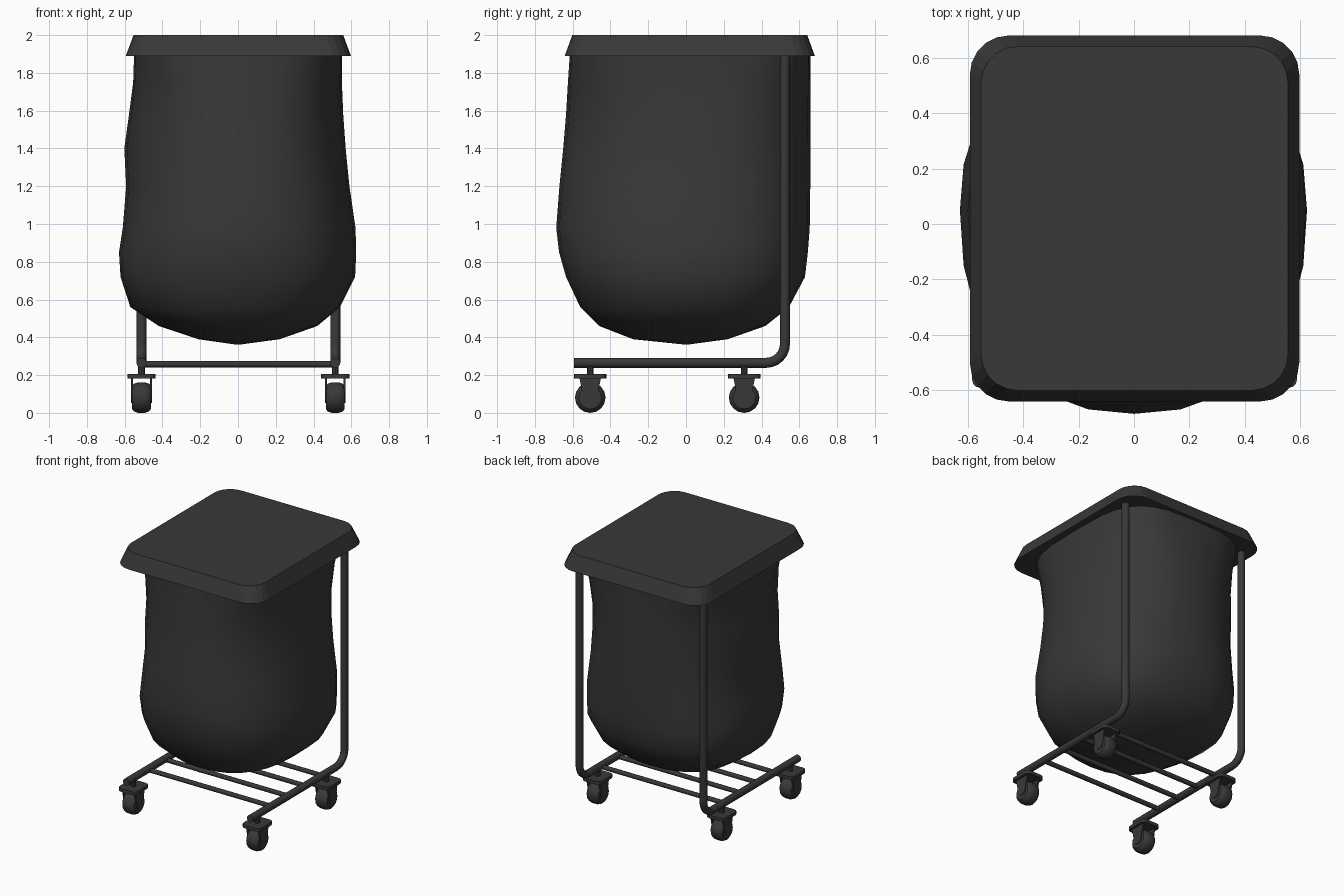
import bpy, bmesh, math
from mathutils import Vector

if "Cube" in bpy.data.objects:
    bpy.data.objects.remove(bpy.data.objects["Cube"])

mat = bpy.data.materials.new("black")
mat.diffuse_color = (0.04, 0.04, 0.04, 1)
mat.use_nodes = True
mat.node_tree.nodes["Principled BSDF"].inputs["Base Color"].default_value = mat.diffuse_color


def add(name, bm, smooth=None):
    bmesh.ops.recalc_face_normals(bm, faces=bm.faces)
    me = bpy.data.meshes.new(name)
    bm.to_mesh(me)
    bm.free()
    ob = bpy.data.objects.new(name, me)
    bpy.context.collection.objects.link(ob)
    me.materials.append(mat)
    if smooth:
        bpy.ops.object.select_all(action='DESELECT')
        ob.select_set(True)
        bpy.context.view_layer.objects.active = ob
        bpy.ops.object.shade_smooth_by_angle(angle=math.radians(smooth))
    return ob


def loft(bm, rings, cap_start=False, cap_end=False):
    loops = [[bm.verts.new(p) for p in r] for r in rings]
    n = len(loops[0])
    for a, b in zip(loops, loops[1:]):
        for i in range(n):
            j = (i + 1) % n
            bm.faces.new((a[i], a[j], b[j], b[i]))
    if cap_start:
        bm.faces.new(loops[0])
    if cap_end:
        bm.faces.new(loops[-1])


def tube(bm, path, r, n=12):
    # tube along a path lying in the plane across x, or a straight x bar
    path = [Vector(p) for p in path]
    rings = []
    for i, p in enumerate(path):
        t = (path[min(i + 1, len(path) - 1)] - path[max(i - 1, 0)]).normalized()
        u = Vector((1, 0, 0)) if abs(t.x) < 0.5 else Vector((0, 1, 0))
        v = t.cross(u)
        rings.append([p + r * (math.cos(a) * u + math.sin(a) * v)
                      for a in (math.tau * k / n for k in range(n))])
    loft(bm, rings, True, True)


def rounded_rect(hx, hy, r, z, cx=0.0, cy=0.02, seg=5):
    pts = []
    for q, (sx, sy) in enumerate(((1, 1), (-1, 1), (-1, -1), (1, -1))):
        for k in range(seg + 1):
            a = (q + k / seg) * math.pi / 2
            pts.append((cx + sx * (hx - r) + r * math.cos(a),
                        cy + sy * (hy - r) + r * math.sin(a), z))
    return pts


# Lid: flared slab with a flat underside
bm = bmesh.new()
loft(bm, [rounded_rect(0.596, 0.662, 0.14, 1.89, 0.002),
          rounded_rect(0.555, 0.622, 0.13, 2.0, 0.002)], True, True)
add("lid", bm)

# Bag: lofted sack; each ring is z, left, right, front, back, squareness
BAG = [(1.90, .55, .55, .615, .658, 3.5), (1.75, .555, .55, .625, .658, 2.8),
       (1.58, .577, .557, .635, .658, 2.4), (1.4, .602, .57, .65, .658, 2.25),
       (1.2, .592, .59, .67, .658, 2.25), (0.98, .61, .622, .687, .655, 2.3),
       (0.85, .63, .626, .672, .645, 2.35), (0.72, .622, .62, .635, .63, 2.4),
       (0.56, .57, .54, .56, .545, 2.45), (0.46, .42, .42, .46, .42, 2.4),
       (0.39, .21, .22, .28, .22, 2.2), (0.363, .02, .02, .02, .02, 2)]
rings = []
n = 28
for z, l, r, f, b, e in BAG:
    ring = []
    cy = 0.05 if z > .4 else 0
    for k in range(n):
        c, s = math.cos(math.tau * k / n), math.sin(math.tau * k / n)
        x = (r if c > 0 else l) * math.copysign(abs(c) ** (2 / e), c)
        y = (b - cy if s > 0 else f + cy) * math.copysign(abs(s) ** (2 / e), s)
        ring.append((x, y + cy, z))
    rings.append(ring)
bm = bmesh.new()
loft(bm, rings, False, True)
add("bag", bm, 60)

# Side rails: floor tube bending up into the post
for side, sx in (("left", -1), ("right", 1)):
    x = 0.002 + 0.513 * sx
    path = [(x, -0.593, 0.265)]
    for k in range(7):
        a = k / 6 * math.pi / 2
        path.append((x, 0.424 + 0.1 * math.sin(a), 0.365 - 0.1 * math.cos(a)))
    path.append((x, 0.524, 1.9))
    bm = bmesh.new()
    tube(bm, path, 0.0265)
    add(side + "_frame_tube", bm, 40)

# Cross bars under the bag
bm = bmesh.new()
for y in (-0.33, -0.13, 0.07, 0.27):
    tube(bm, [(-0.51, y, 0.258), (0.51, y, 0.258)], 0.017, 8)
add("cross_bars", bm, 50)

# Casters: stem, swivel plate, tapered fork and wheel
WHEEL = [(-.05, .04), (-.05, .06), (-.04, .073), (-.018, .081),
         (.018, .081), (.04, .073), (.05, .06), (.05, .04)]
for row, y in (("front", -0.507), ("back", 0.308)):
    for side, sx in (("left", -1), ("right", 1)):
        x = 0.002 + 0.513 * sx
        bm = bmesh.new()
        loft(bm, [[(x + .018 * math.cos(k * math.pi / 4), y + .018 * math.sin(k * math.pi / 4), z)
                   for k in range(8)] for z in (.19, .255)], True, True)
        loft(bm, [rounded_rect(.075, .086, .03, z, x, y, 3) for z in (.182, .206)], True, True)
        for s in (-1, 1):
            prof = [(-.058, .19), (-.034, .07), (-.02, .053), (.02, .053), (.034, .07), (.058, .19)]
            loft(bm, [[(x + s * w, y + v, z) for v, z in prof]
                      for w in (.044, .055)], True, True)
        add(f"{row}_{side}_caster_fork", bm)
        bm = bmesh.new()
        loft(bm, [[(x + w, y + r * math.cos(k * math.tau / 16), .081 + r * math.sin(k * math.tau / 16))
                   for k in range(16)] for w, r in WHEEL], True, True)
        add(f"{row}_{side}_wheel", bm, 35)
